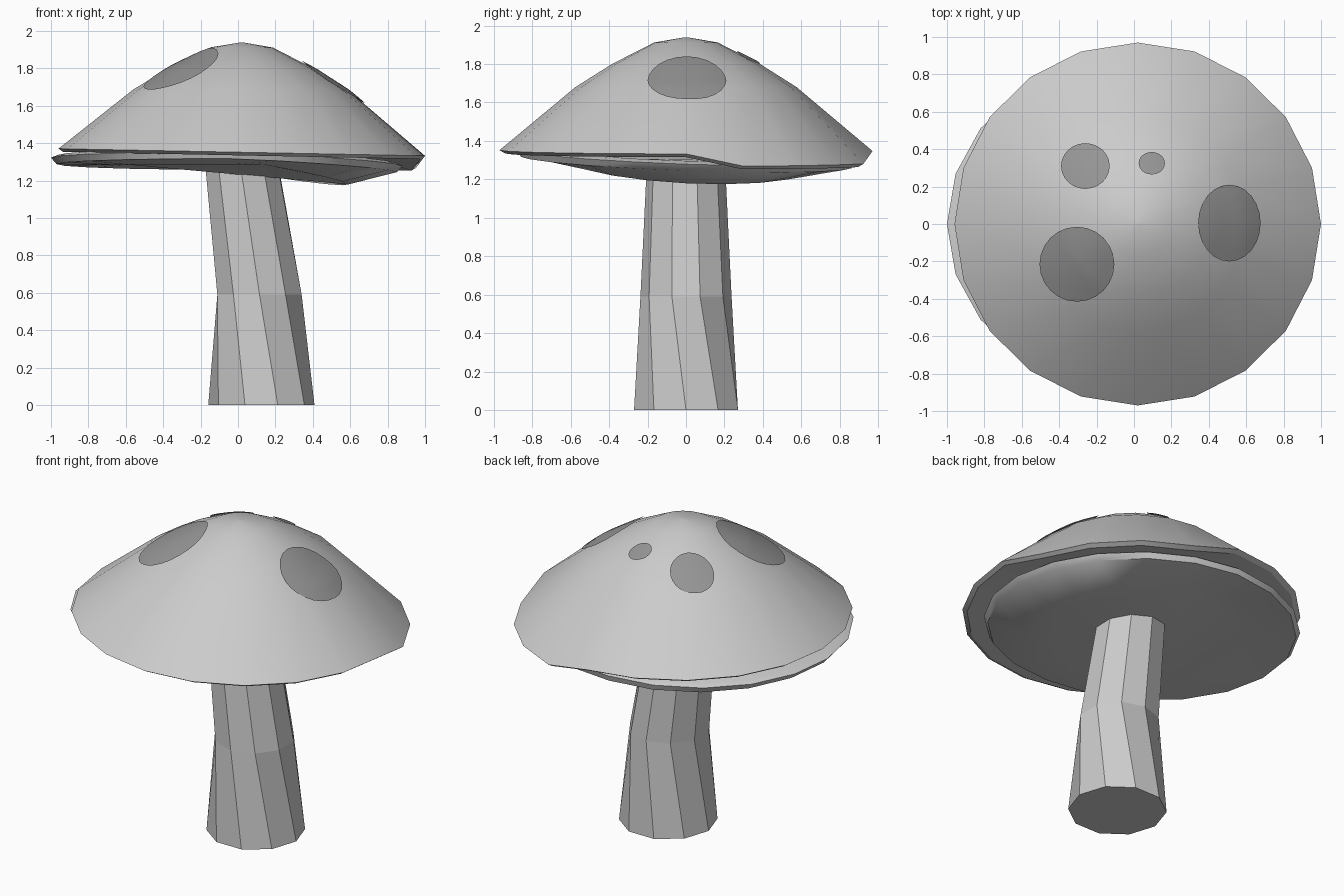
import bpy
from math import cos, sin, pi, radians, hypot

if "Cube" in bpy.data.objects:
    bpy.data.objects.remove(bpy.data.objects["Cube"])


def loft(name, rings, smooth=None):
    """Skin a list of vertex rings and cap both ends."""
    n = len(rings[0])
    verts = [p for r in rings for p in r]
    faces = [list(range(n))[::-1], [(len(rings) - 1) * n + i for i in range(n)]]
    for k in range(len(rings) - 1):
        for i in range(n):
            j = (i + 1) % n
            faces.append([k * n + i, k * n + j, (k + 1) * n + j, (k + 1) * n + i])
    me = bpy.data.meshes.new(name)
    me.from_pydata(verts, [], faces)
    if smooth:
        me.shade_smooth()
        me.set_sharp_from_angle(angle=radians(smooth))
    ob = bpy.data.objects.new(name, me)
    bpy.context.collection.objects.link(ob)
    return ob


def ring(cx, cy, rx, ry, zf, n, turn=0.0):
    """Elliptical ring whose height is given by zf(x, y)."""
    pts = []
    for i in range(n):
        a = turn + 2 * pi * i / n
        x, y = cx + rx * cos(a), cy + ry * sin(a)
        pts.append((x, y, zf(x, y)))
    return pts


# Stem: twisted, leaning ten-sided column
stem = [(0, 0.125, 0.284, 0), (0.59, 0.115, 0.237, -18), (1.25, 0.025, 0.205, -20),
        (1.40, 0.01, 0.195, -20)]
loft("stem", [ring(cx, 0, r, r, lambda x, y, z=z: z, 10, radians(t)) for z, cx, r, t in stem])

# Cap: shallow twenty-sided dome whose rim droops at the back right
CX, SX = 0.02, 1.01
profile = [(0.0, 1.94), (0.165, 1.912), (0.385, 1.80), (0.575, 1.68), (0.97, 1.352)]


def droop(x, y):
    return 0.065 * min(1, max(0, min(x, y)) / 0.3)


def cap_z(x, y):
    r = hypot((x - CX) / SX, y)
    for (r0, z0), (r1, z1) in zip(profile, profile[1:]):
        if r <= r1 + 1e-6:
            z = z0 + (z1 - z0) * (r - r0) / (r1 - r0) - 0.02 * x * r
            return z - droop(x, y) * max(0, (r - 0.575) / 0.395)
    return 1.35


def lip_z(x, y):
    return 1.335 - 0.02 * x - droop(x, y)


cap = [ring(CX, 0, 0.6, 0.6, lambda x, y: 1.345, 20), ring(CX, 0, 0.955, 0.94, lip_z, 20)]
cap += [ring(CX, 0, r * SX, r, cap_z, 20) for r in (0.97, 0.575, 0.385, 0.165, 0.01)]
loft("cap", cap, 30)


# Gills: off-centre sagging disc, lower at the back right
def gill_z(x, y):
    return min(1.285, 1.28 - 0.17 * x - 0.05 * y)


def edge_z(x, y):
    return 1.288 - 0.05 * max(x, 0) - 0.035 * y


gills = [
    ring(-0.06, 0, 0.65, 0.65, gill_z, 20),
    ring(-0.06, 0, 0.91, 0.86, edge_z, 20),
    ring(-0.06, 0, 0.94, 0.87, lambda x, y: edge_z(x, y) + 0.035, 20),
    ring(-0.06, 0, 0.90, 0.85, lambda x, y: edge_z(x, y) + 0.05, 20),
]
loft("gills", gills, 40)

# Spots: thin dark patches following the cap
dark = bpy.data.materials.new("spot_grey")
dark.diffuse_color = (0.3, 0.3, 0.3, 1)
dark.use_nodes = True
dark.node_tree.nodes["Principled BSDF"].inputs["Base Color"].default_value = dark.diffuse_color
for k, (sx, sy, rx, ry) in enumerate([(-0.305, -0.215, 0.2, 0.2), (0.51, 0.005, 0.167, 0.205),
                                      (-0.26, 0.31, 0.13, 0.122), (0.095, 0.325, 0.07, 0.06)]):
    rings = []
    for f in (1, 0.75, 0.5, 0.25, 0.02):
        rings.append(ring(sx, sy, f * rx, f * ry, lambda x, y: cap_z(x, y) + 0.009, 24))
    loft(f"spot_{k + 1}", rings, 40).data.materials.append(dark)
